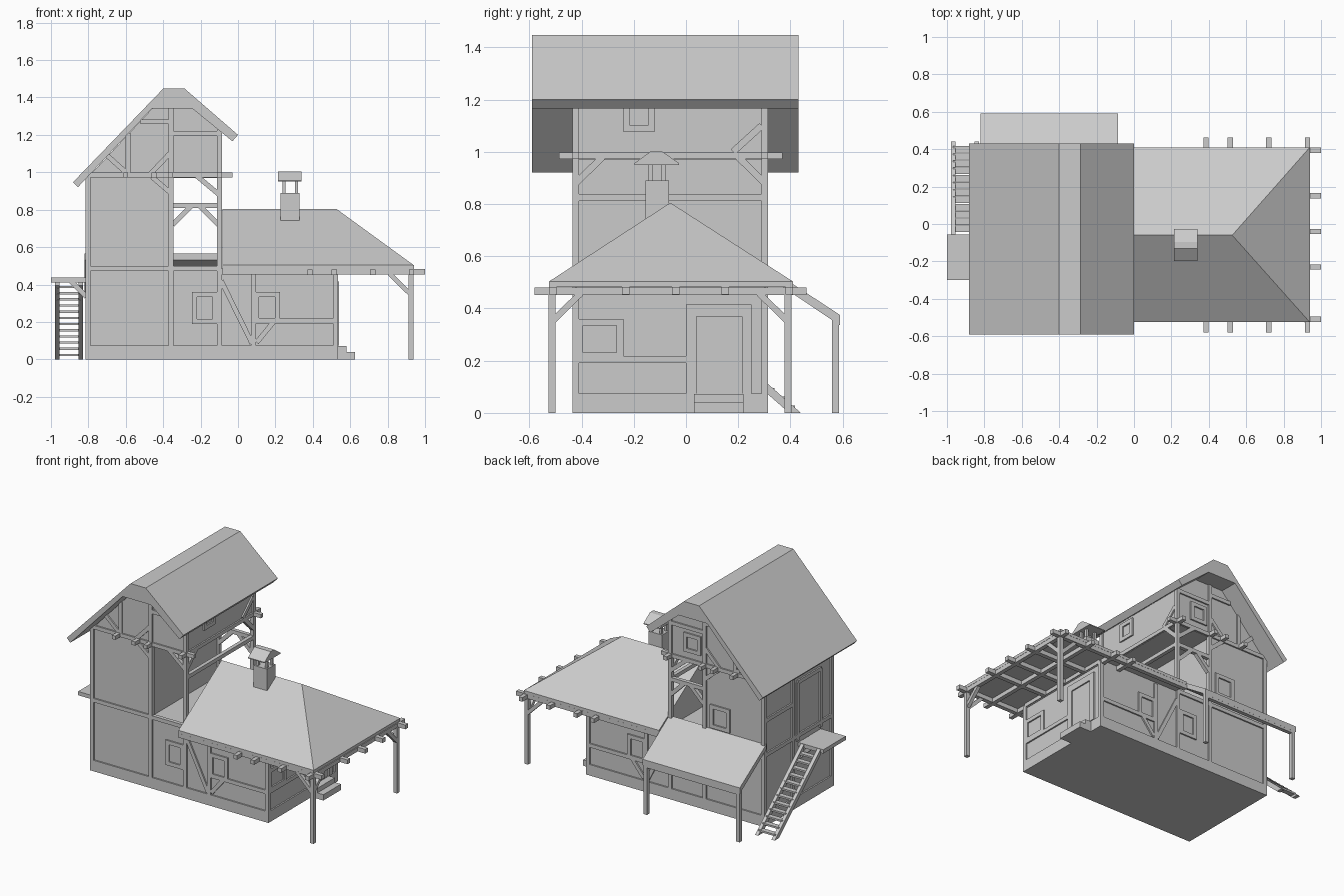
import bpy
from mathutils import Vector, Matrix


def mesh(name, verts, faces):
    me = bpy.data.meshes.new(name)
    me.from_pydata(verts, [], faces)
    ob = bpy.data.objects.new(name, me)
    bpy.context.collection.objects.link(ob)
    return ob


def prism(name, pts, a, b, axis='y'):
    # extrude a closed outline: (x, z) along y, or (y, z) along x
    n = len(pts)
    put = (lambda p, d: (p[0], d, p[1])) if axis == 'y' else (lambda p, d: (d, p[0], p[1]))
    v = [put(p, a) for p in pts] + [put(p, b) for p in pts]
    f = [tuple(range(n)), tuple(reversed(range(n, 2 * n)))]
    f += [(i, i + n, (i + 1) % n + n, (i + 1) % n) for i in range(n)]
    if axis == 'x':
        f = [tuple(reversed(q)) for q in f]
    return mesh(name, v, f)


def box(name, x0, x1, y0, y1, z0, z1):
    return prism(name, [(x0, z0), (x1, z0), (x1, z1), (x0, z1)], y0, y1)


def beam(name, p, q, w=0.026):
    # square timber between two points
    p, q = Vector(p), Vector(q)
    d = q - p
    up = Vector((0, 0, 1)) if abs(d.normalized().z) < 0.99 else Vector((0, 1, 0))
    s = d.cross(up).normalized() * w / 2
    t = s.cross(d).normalized() * w / 2
    v = [e + i * s + j * t for e in (p, q) for i, j in ((-1, -1), (1, -1), (1, 1), (-1, 1))]
    return mesh(name, v, [(3, 2, 1, 0), (4, 5, 6, 7), (0, 1, 5, 4), (1, 2, 6, 5),
                          (2, 3, 7, 6), (3, 0, 4, 7)])


F, B, L, R = -0.422, 0.302, -0.802, 0.522      # timber centre planes of each facade


def on_y(name, y, *segs):
    for x0, z0, x1, z1 in segs:
        beam(name, (x0, y, z0), (x1, y, z1))


def on_x(name, x, *segs):
    for y0, z0, y1, z1 in segs:
        beam(name, (x, y0, z0), (x, y1, z1))


def frame(name, fn, plane, u0, u1, z0, z1):
    h = 0.013
    fn(name, plane, (u0, z0 + h, u1, z0 + h), (u0, z1 - h, u1, z1 - h),
       (u0 + h, z0, u0 + h, z1), (u1 - h, z0, u1 - h, z1))


# walls and plinth
box("plinth", -0.815, 0.535, -0.435, 0.315, 0, 0.075)
box("ground_floor_walls", -0.805, 0.525, -0.425, 0.305, 0.07, 0.485)
box("upper_room_walls", -0.805, -0.36, -0.425, 0.305, 0.48, 0.985)
prism("attic_walls", [(-0.805, 0.97), (-0.095, 0.97), (-0.095, 1.22), (-0.25, 1.345),
                      (-0.455, 1.345)], -0.425, 0.305)

# tower roof
prism("tower_roof", [(-0.882, 0.947), (-0.856, 0.92), (-0.46, 1.342), (-0.246, 1.342),
                     (-0.03, 1.166), (0, 1.2), (-0.285, 1.447), (-0.4, 1.447)], -0.59, 0.43)

# hipped wing roof with fascia
x0, x1, y0, y1 = -0.083, 0.94, -0.525, 0.41
mesh("wing_roof",
     [(x, y, z) for z in (0.483, 0.503) for x, y in ((x0, y0), (x1, y0), (x1, y1), (x0, y1))]
     + [(x0, -0.06, 0.805), (0.525, -0.06, 0.805)],
     [(3, 2, 1, 0), (0, 1, 5, 4), (1, 2, 6, 5), (2, 3, 7, 6), (0, 4, 8, 7, 3),
      (4, 5, 9, 8), (5, 6, 9), (6, 7, 8, 9)])

# timber framing shared by front and back
for side, y in (("front", F), ("back", B)):
    on_y(side + "_post", y, (L, 0.07, L, 0.98), (-0.358, 0.07, -0.358, 1.345),
         (-0.098, 0.07, -0.098, 1.23), (0.083, 0.07, 0.083, 0.47), (R, 0.07, R, 0.47),
         (-0.588, 0.99, -0.588, 1.21))
    on_y(side + "_rail", y, (-0.815, 0.485, -0.085, 0.485), (-0.815, 0.985, -0.03, 0.985),
         (0.083, 0.205, R, 0.205), (-0.358, 1.208, -0.098, 1.208), (-0.52, 1.27, -0.36, 1.27))
    on_y(side + "_brace", y, (-0.09, 0.42, 0.075, 0.085), (0.1, 0.09, 0.19, 0.2),
         (-0.7, 1.09, -0.6, 1.0), (-0.47, 0.99, -0.365, 1.1), (-0.46, 0.975, -0.36, 0.89),
         (-0.22, 0.98, -0.1, 0.88))
    frame(side + "_window_frame", on_y, y, -0.245, -0.11, 0.19, 0.36)
    frame(side + "_window_frame", on_y, y, 0.085, 0.225, 0.195, 0.36)
    # cantilevered beam ends below the gable
    for x in (-0.6, -0.45, -0.36, -0.1):
        s = -1 if side == "front" else 1
        beam("joist_end", (x, y, 0.985), (x, y + s * 0.065, 0.985))
frame("back_room_window_frame", on_y, B, -0.55, -0.4, 0.57, 0.73)
frame("back_gable_window_frame", on_y, B, -0.33, -0.2, 1.04, 1.17)

# open loggia: back bracing and side rail
on_y("loggia_back_rail", B, (-0.358, 0.822, -0.098, 0.822))
on_y("loggia_back_brace", B, (-0.35, 0.72, -0.25, 0.82), (-0.105, 0.72, -0.205, 0.82))
on_x("loggia_side_rail", -0.098, (F, 0.825, B, 0.825), (-0.485, 0.985, 0.37, 0.985))
on_x("loggia_side_brace", -0.098, (F, 0.88, -0.32, 0.98), (B, 0.88, 0.2, 0.98),
     (0.18, 1.0, 0.29, 1.1))
frame("attic_window_frame", on_x, -0.098, -0.24, -0.12, 1.075, 1.2)

# right wall: rail, window, door and steps
on_x("right_rail", R, (F, 0.205, 0, 0.205), (F, 0.47, B, 0.47))
frame("right_window_frame", on_x, R, -0.42, -0.24, 0.205, 0.36)
box("door_frame_left", 0.52, 0.54, 0, 0.04, 0.075, 0.415)
box("door_frame_right", 0.52, 0.54, 0.215, 0.25, 0.075, 0.415)
box("door_lintel", 0.52, 0.54, 0, 0.25, 0.37, 0.415)
box("door", 0.52, 0.531, 0.04, 0.215, 0.07, 0.37)
on_x("right_post", R, (B, 0.07, B, 0.47))
box("lower_step", 0.53, 0.625, 0.03, 0.22, 0, 0.04)
box("upper_step", 0.53, 0.58, 0.03, 0.22, 0.04, 0.072)

# left wall: framing, upper door, landing and ladder
on_x("left_rail", L, (F, 0.485, B, 0.485), (F, 0.97, B, 0.97), (0.0, 0.72, B, 0.72))
on_x("left_post", L, (0.0, 0.07, 0.0, 0.97), (-0.05, 0.45, -0.05, 0.85),
     (-0.3, 0.45, -0.3, 0.85), (-0.05, 0.85, -0.3, 0.85))
box("landing", -1.0, -0.81, -0.3, -0.055, 0.412, 0.438)
for y in (-0.28, -0.075):
    beam("landing_bracket", (-0.81, y, 0.335), (-0.895, y, 0.42))
top, foot = Vector((0, -0.05, 0.42)), Vector((0, 0.43, 0.01))
for x in (-0.967, -0.842):
    # parallelogram rails with level ends
    prism("ladder_rail", [(-0.055, 0.435), (-0.055, 0.395), (0.395, 0), (0.44, 0)],
          x - 0.012, x + 0.012, 'x')
for i in range(12):
    p = top.lerp(foot, (i + 0.7) / 12.4)
    box("ladder_rung", -0.967, -0.842, p.y - 0.02, p.y + 0.014, p.z - 0.016, p.z - 0.004)

# rear lean-to
prism("lean_to_roof", [(0.3, 0.565), (0.3, 0.53), (0.59, 0.335), (0.59, 0.375)],
      -0.82, -0.085, 'x')
for x in (-0.803, -0.102):
    beam("lean_to_post", (x, 0.573, 0), (x, 0.573, 0.36))
beam("lean_to_beam", (-0.81, 0.573, 0.335), (-0.095, 0.573, 0.335))

# porch and eaves timbers
for y in (-0.51, -0.23, -0.04, 0.15, 0.395):
    beam("eaves_beam", (-0.085 if y in (-0.51, 0.395) else 0.52, y, 0.468), (1.0, y, 0.468), 0.029)
for x in (0.385, 0.515, 0.72, 0.928):
    beam("cross_beam", (x, -0.58, 0.466), (x, 0.462, 0.466), 0.028)
for y, s in ((-0.513, 1), (0.39, -1)):
    beam("porch_post", (0.926, y, 0), (0.926, y, 0.46), 0.027)
    beam("porch_brace", (0.92, y, 0.35), (0.81, y, 0.458), 0.024)
    beam("porch_brace", (0.926, y, 0.35), (0.926, y + s * 0.11, 0.458), 0.024)

# chimney with open lantern and cap
box("chimney_stack", 0.227, 0.33, -0.156, -0.066, 0.7, 0.89)
for x in (0.247, 0.314):
    for y in (-0.137, -0.085):
        beam("chimney_corner", (x, y, 0.885), (x, y, 0.96), 0.016)
prism("chimney_cap", [(-0.198, 0.95), (-0.026, 0.95), (-0.026, 0.956), (-0.095, 1.004),
                      (-0.132, 1.004), (-0.198, 0.956)], 0.215, 0.34, 'x')
